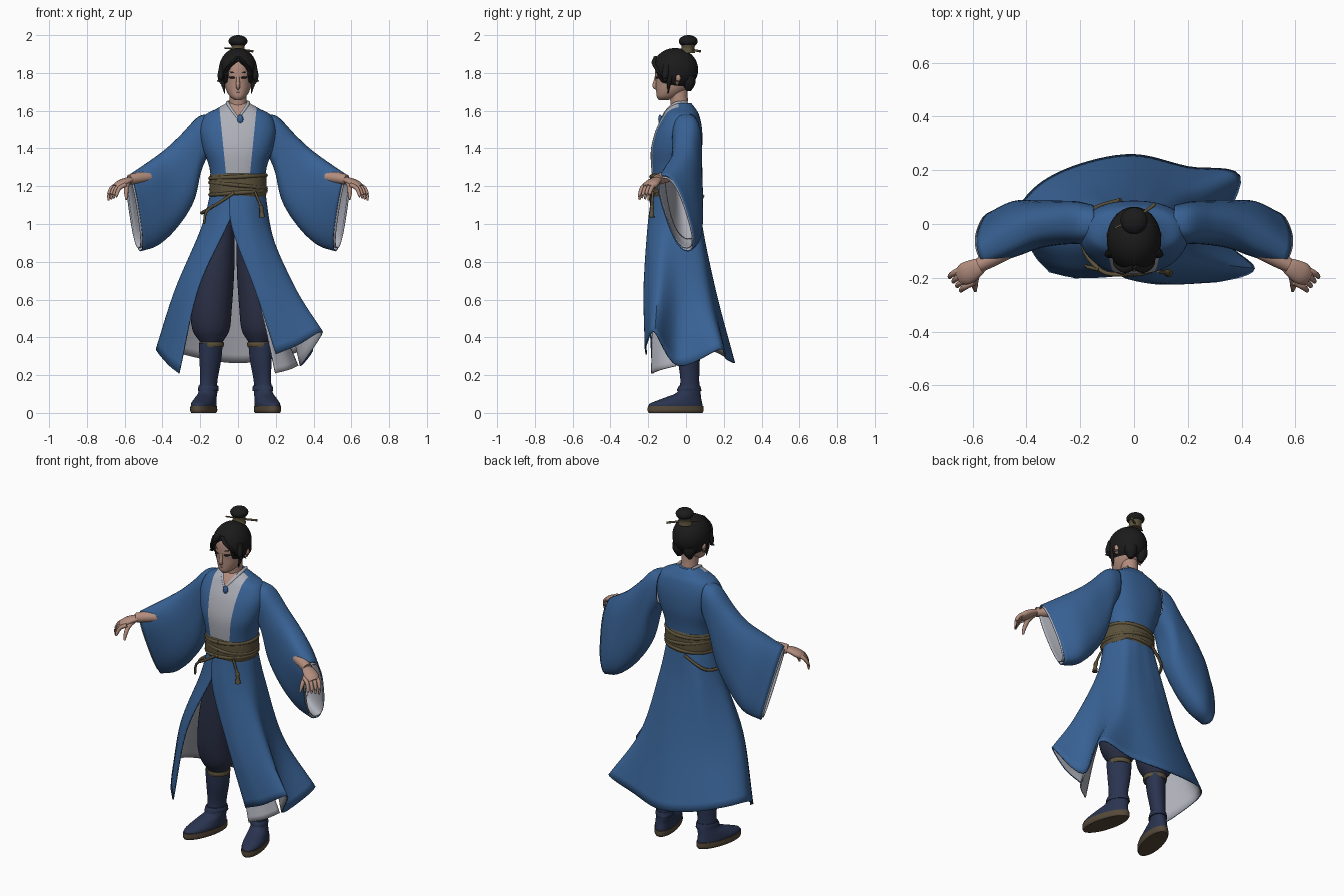
import bpy, bmesh, math
from mathutils import Vector as V


def material(name, r, g, b):
    m = bpy.data.materials.new(name)
    m.diffuse_color = (r, g, b, 1)
    return m


BLUE = material("robe blue", .04, .122, .3)
WHITE = material("lining grey white", .42, .43, .48)
NAVY = material("trouser navy", .025, .031, .064)
BOOT = material("boot blue", .023, .034, .08)
GOLD = material("belt olive", .105, .083, .043)
SKIN = material("skin", .45, .27, .21)
HAIR = material("hair black", .011, .011, .011)
SOLE = material("sole brown", .09, .065, .04)
LIP = material("lip", .3, .13, .11)


def smooth(pts, n=5):
    """Catmull-Rom through tuples of any size."""
    p = [V(q) for q in pts]
    p = [p[0] * 2 - p[1]] + p + [p[-1] * 2 - p[-2]]
    out = []
    for a, b, c, d in zip(p, p[1:], p[2:], p[3:]):
        for k in range(n):
            t = k / n
            out.append(.5 * (2 * b + (c - a) * t + (2 * a - 5 * b + 4 * c - d) * t ** 2
                             + (3 * b - a - 3 * c + d) * t ** 3))
    return out + [p[-2]]


def grid(name, rows, mats, closed=False, caps=False, thick=0, mirror=False):
    n = len(rows[0])
    verts = [tuple(p) for r in rows for p in r]
    faces = [(i * n + j, i * n + (j + 1) % n, (i + 1) * n + (j + 1) % n, (i + 1) * n + j)
             for i in range(len(rows) - 1) for j in range(n if closed else n - 1)]
    if caps:
        last = (len(rows) - 1) * n
        faces += [tuple(range(n)), tuple(range(last, last + n))]
    me = bpy.data.meshes.new(name)
    me.from_pydata(verts, [], faces)
    for m in mats:
        me.materials.append(m)
    o = bpy.data.objects.new(name, me)
    bpy.context.collection.objects.link(o)
    if caps:
        bm = bmesh.new()
        bm.from_mesh(me)
        bmesh.ops.recalc_face_normals(bm, faces=bm.faces)
        bm.to_mesh(me)
    if thick:
        s = o.modifiers.new("thickness", 'SOLIDIFY')
        s.thickness, s.material_offset = thick, len(mats) - 1
    if mirror:
        o.modifiers.new("mirror", 'MIRROR')
    return o


def loft(name, rows, mats, n=40, power=2, skew=0, steps=5, **kw):
    """Stacked horizontal rings: (x, y, z, half width, half depth)."""
    rings = []
    for x, y, z, rx, ry in smooth([tuple(r) for r in rows], steps):
        ring = []
        for k in range(n):
            c, s = math.cos(math.tau * k / n), math.sin(math.tau * k / n)
            px = rx * math.copysign(abs(c) ** (2 / power), c)
            py = y + ry * math.copysign(abs(s) ** (2 / power), s)
            ring.append((x + px - skew * (py - .03), py, z))
        rings.append(ring)
    return grid(name, rings, mats, closed=True, caps=True, **kw)


def tube(name, pts, mat, n=10, flat=1, steps=5, **kw):
    """Tapered tube through (x, y, z, radius) points."""
    p = smooth(pts, steps)
    rings = []
    for i, q in enumerate(p):
        t = (p[min(i + 1, len(p) - 1)] - p[max(i - 1, 0)]).to_3d().normalized()
        u = t.cross(V((0, 0, 1)) if abs(t.z) < .95 else V((0, 1, 0))).normalized()
        w = u.cross(t)
        rings.append([q.to_3d() + q[3] * (u * math.cos(math.tau * k / n) + w * flat * math.sin(math.tau * k / n))
                      for k in range(n)])
    return grid(name, rings, [mat], closed=True, caps=True, **kw)


def ball(name, c, r, mat, **kw):
    rows = [(c[0], c[1], c[2] + r[2] * math.sin(a), r[0] * math.cos(a), r[1] * math.cos(a))
            for a in [math.pi * (k / 16 - .5) * .985 for k in range(17)]]
    return loft(name, rows, [mat], steps=2, **kw)


def cut(o, planes, rule):
    """Slice along planes, then recolour faces by rule (-1 deletes)."""
    bm = bmesh.new()
    bm.from_mesh(o.data)
    for co, no in planes:
        bmesh.ops.bisect_plane(bm, geom=bm.verts[:] + bm.edges[:] + bm.faces[:], plane_co=co, plane_no=no)
    gone = []
    for f in bm.faces:
        k = rule(f.calc_center_median())
        if k < 0:
            gone.append(f)
        else:
            f.material_index = k
    bmesh.ops.delete(bm, geom=gone, context='FACES')
    bm.to_mesh(o.data)


# Upper robe with shirt front and bare V at the neck
torso = loft("upper_robe", [(0, -.055, 1.18, .138, .115), (0, -.057, 1.3, .152, .127), (0, -.05, 1.4, .186, .135),
                            (0, -.037, 1.5, .202, .122), (0, -.026, 1.575, .175, .096),
                            (0, -.025, 1.61, .115, .076), (0, -.022, 1.64, .062, .05)],
             [BLUE, WHITE, SKIN], n=64, power=2.3)
cut(torso, [((s * .062, 0, 1.25), (s, 0, -.1)) for s in (-1, 1)]
    + [((0, 0, 1.57), (s * 1.6, 0, 1)) for s in (-1, 1)] + [((0, -.04, 0), (0, 1, 0))],
    lambda c: 0 if c.y > -.04 or abs(c.x) > .062 + .1 * (c.z - 1.25) else 2 if c.z > 1.57 + 1.6 * abs(c.x) else 1)
tube("shirt_collar", [(.05, .01, 1.645, .008), (.055, -.05, 1.64, .009), (.035, -.097, 1.605, .008),
                      (0, -.128, 1.56, .006)], WHITE, mirror=True)
ball("pendant", (.012, -.137, 1.555), (.016, .01, .024), BLUE)

# Wide hanging sleeves: top point, bottom point, half depth
sections = smooth([(.15, 0, 1.585, .15, 0, 1.38, .07), (.215, 0, 1.565, .195, .01, 1.28, .078),
                   (.30, -.005, 1.475, .235, .015, 1.12, .08), (.385, -.02, 1.395, .32, .02, .985, .085),
                   (.48, -.065, 1.325, .42, .025, .89, .088), (.575, -.12, 1.26, .515, .01, .855, .062)], 6)


def sleeve(name, secs, mats, size=1, shift=0, **kw):
    rows = []
    for i, s in enumerate(secs):
        top, bot = V(s[:3]), V(s[3:6])
        row = []
        for k in range(40):
            a = math.tau * k / 40
            sn, cs = [math.copysign(abs(q) ** .78, q) for q in (math.sin(a), math.cos(a))]
            p = bot.lerp(top, .5 + .5 * size * cs)
            row.append((p.x - .025 * i / len(secs) * sn + shift, p.y - size * s[6] * sn, p.z))
        rows.append(row)
    return grid(name, rows, mats, closed=True, mirror=True, **kw)


sleeve("sleeve", sections, [BLUE, WHITE], thick=.008)
sleeve("inner_cuff", sections[-8:], [WHITE], size=.92, shift=.009, thick=.004)

# Hands
tube("forearm", [(.47, -.1, 1.25, .03), (.53, -.13, 1.243, .03), (.575, -.153, 1.235, .027)], SKIN, n=16, mirror=True)
tube("palm", [(.56, -.147, 1.238, .024), (.59, -.165, 1.228, .036), (.625, -.185, 1.21, .042),
              (.65, -.198, 1.195, .03)], SKIN, n=16, flat=.5, mirror=True)
for i in range(4):
    x, y = .657 - .014 * i, -.17 - .017 * i
    tube("finger_%d" % (i + 1), [(x - .02, y + .005, 1.208, .012), (x + .012, y - .012, 1.19, .011),
                                 (x + .027, y - .024, 1.158, .009), (x + .028, y - .03, 1.125 + .006 * i, .005)],
         SKIN, mirror=True)
tube("thumb", [(.58, -.165, 1.225, .016), (.59, -.205, 1.2, .013), (.592, -.232, 1.165, .011),
               (.59, -.248, 1.13, .006)], SKIN, mirror=True)

# Open skirt: columns from belt to hem, running from the right-hand edge round the back to the flap
left = [[(.03, -.17, 1.17), (-.07, -.195, .97), (-.215, -.2, .65), (-.315, -.18, .21)],
        [(-.08, -.155, 1.17), (-.145, -.15, .97), (-.28, -.15, .65), (-.375, -.11, .26)],
        [(-.145, -.06, 1.17), (-.195, -.06, .98), (-.335, -.03, .65), (-.435, .03, .34)],
        [(-.105, .035, 1.17), (-.15, .06, .97), (-.24, .1, .62), (-.36, .145, .33)],
        [(-.05, .062, 1.17), (-.07, .087, .97), (-.12, .15, .62), (-.2, .225, .29)],
        [(0, .066, 1.17), (0, .09, .97), (0, .165, .62), (0, .26, .265)]]
right = [[(.05, .062, 1.17), (.07, .087, .97), (.12, .15, .62), (.2, .215, .29)],
         [(.105, .035, 1.17), (.14, .06, .97), (.23, .11, .62), (.395, .18, .34)],
         [(.145, -.06, 1.17), (.175, -.06, .97), (.25, -.04, .63), (.335, -.04, .25)],
         [(.1, -.145, 1.17), (.155, -.14, .97), (.31, -.15, .65), (.45, -.165, .43)],
         [(.03, -.178, 1.17), (.07, -.2, .97), (.18, -.217, .65), (.32, -.215, .36)],
         [(-.05, -.178, 1.17), (-.03, -.203, .97), (.09, -.225, .65), (.2, -.215, .31)]]


def skirt(name, cols, mats):
    cols = [smooth(c, 8) for c in cols]
    rows = [smooth([tuple(c[i]) for c in cols], 6) for i in range(len(cols[0]))]
    return grid(name, rows, mats, thick=.008)


skirt("robe_skirt", left + right, [BLUE, WHITE])
skirt("under_panel", [[(.19, -.05, .65), (.24, -.055, .45), (.32, -.055, .25)],
                      [(.17, -.11, .65), (.21, -.12, .45), (.275, -.135, .23)],
                      [(.1, -.17, .65), (.15, -.18, .45), (.2, -.185, .21)]], [WHITE])

# Belt, its wraps, cord and tassel
loft("belt", [(0, -.056, 1.145, .145, .125), (0, -.056, 1.17, .152, .13), (0, -.056, 1.25, .15, .13),
              (0, -.056, 1.272, .143, .123)], [GOLD], n=48, power=2.2)
for z, tilt in ((1.165, .01), (1.205, -.015), (1.25, .008)):
    tube("belt_wrap", [(.147 * math.sin(a), -.056 - .128 * math.cos(a), z + tilt * math.sin(a), .011)
                       for a in [math.tau * k / 24 for k in range(25)]], GOLD, steps=2)
tube("belt_cord", [(-.02, -.19, 1.165, .008), (-.12, -.175, 1.1, .008), (-.19, -.08, 1.06, .009),
                   (-.16, .045, 1.075, .009), (-.05, .09, 1.15, .008)], GOLD)
tube("cord_tail", [(-.13, -.17, 1.1, .007), (-.17, -.16, 1.06, .007), (-.18, -.155, 1.0, .006)], GOLD)
tube("tassel", [(.09, -.175, 1.17, .007), (.115, -.18, 1.11, .007), (.122, -.18, 1.09, .012),
                (.125, -.182, 1.07, .01), (.128, -.182, 1.035, .016)], GOLD)

# Trousers and boots, mirrored about the stance centre
legs = [
    loft("trouser_leg", [(.05, -.055, 1.12, .05, .06), (.075, -.045, .97, .07, .08), (.107, -.02, .75, .1, .105),
                         (.128, 0, .55, .108, .11), (.13, .01, .44, .098, .095), (.128, .012, .375, .06, .06)],
         [NAVY], mirror=True),
    loft("boot_top_trim", [(.127, .012, .35, .063, .064), (.127, .012, .363, .066, .067),
                           (.127, .012, .376, .064, .065)], [GOLD], mirror=True),
    loft("boot", [(.127, .012, .37, .062, .063), (.13, .015, .28, .056, .058), (.14, .02, .17, .045, .05),
                  (.143, .015, .11, .048, .062), (.148, -.02, .078, .054, .1), (.15, -.052, .05, .06, .138),
                  (.15, -.055, .03, .06, .143)], [BOOT], skew=.22, mirror=True),
    loft("boot_strap", [(.141, .017, .115, .052, .066), (.141, .017, .13, .053, .062), (.141, .019, .145, .05, .056)],
         [BOOT], skew=.22, mirror=True),
    loft("boot_sole", [(.15, -.055, 0, .058, .143), (.15, -.055, .012, .064, .148), (.15, -.055, .036, .063, .147)],
         [SOLE], skew=.22, mirror=True)]
for o in legs:
    o.location.x = -.013

# Neck, head and face
loft("neck", [(0, -.025, 1.58, .06, .055), (0, -.035, 1.64, .047, .047), (0, -.045, 1.74, .047, .05)], [SKIN])
loft("head", [(0, -.118, 1.657, .018, .026), (0, -.1, 1.675, .043, .055), (0, -.078, 1.71, .063, .08),
              (0, -.065, 1.75, .073, .095), (0, -.06, 1.8, .08, .104), (0, -.06, 1.86, .075, .095),
              (0, -.06, 1.91, .035, .05)], [SKIN], power=2.1)
tube("nose", [(0, -.155, 1.795, .007), (0, -.161, 1.76, .009), (0, -.166, 1.73, .011), (0, -.15, 1.712, .006)],
     SKIN, n=16)
tube("mouth", [(-.02, -.148, 1.696, .002), (0, -.154, 1.697, .005), (.02, -.148, 1.696, .002)], LIP, flat=.6)
tube("ear", [(.08, -.05, 1.79, .01), (.09, -.04, 1.775, .014), (.084, -.05, 1.735, .008)], SKIN, mirror=True)


def face_y(x):
    return -.06 - .101 * math.sqrt(1 - (x / .08) ** 2)


for part, h, r, arch in (("eyebrow", 1.798, .0045, .008), ("eye", 1.775, .006, .002)):
    tube(part, [(x, face_y(x), h + arch * (x - .012) / .03, q * r)
                for x, q in ((.015, .5), (.025, 1), (.038, 1), (.052, .4))], HAIR, mirror=True)

# Hair cap with a parted face opening, locks, topknot and pin
cap = ball("hair_cap", (0, -.057, 1.817), (.101, .121, .115), HAIR, n=56)
cut(cap, [((0, 0, 1.712), (0, 0, 1)), ((0, -.1, 0), (0, 1, 0))]
    + [((s * .058, 0, 0), (1, 0, 0)) for s in (-1, 1)] + [((0, 0, 1.868), (s * .8, 0, 1)) for s in (-1, 1)],
    lambda c: -1 if c.z < 1.712 or (c.y < -.1 and abs(c.x) < .058 and c.z < 1.868 - .8 * abs(c.x)) else 0)
s = cap.modifiers.new("thickness", 'SOLIDIFY')
s.thickness = .012
tube("fringe_lock", [(.004, -.16, 1.885, .012), (.035, -.165, 1.85, .017), (.062, -.145, 1.81, .016),
                     (.075, -.125, 1.77, .003)], HAIR, flat=.5, mirror=True)
tube("side_lock", [(.078, -.1, 1.84, .02), (.09, -.11, 1.79, .018), (.095, -.11, 1.765, .012),
                   (.11, -.115, 1.755, .002)], HAIR, mirror=True)
tube("temple_lock", [(.082, -.08, 1.8, .018), (.08, -.09, 1.75, .012), (.07, -.095, 1.69, .002)], HAIR, mirror=True)
tube("nape_lock", [(.035, .012, 1.78, .04), (.035, .015, 1.74, .035), (.037, .015, 1.705, .012)], HAIR, mirror=True)
loft("topknot_band", [(0, .005, 1.905, .042, .042), (0, .01, 1.93, .034, .034), (0, .013, 1.955, .04, .04)], [GOLD])
ball("topknot", (0, .012, 1.968), (.05, .05, .032), HAIR)
tube("hair_pin", [(-.072, -.015, 1.932, .004), (0, .02, 1.925, .005), (.06, .06, 1.917, .006),
                  (.078, .075, 1.915, .007)], GOLD)

# Smooth shading with kept creases
bpy.ops.object.select_all(action='SELECT')
bpy.context.view_layer.objects.active = torso
bpy.ops.object.shade_smooth_by_angle(angle=math.radians(45))
